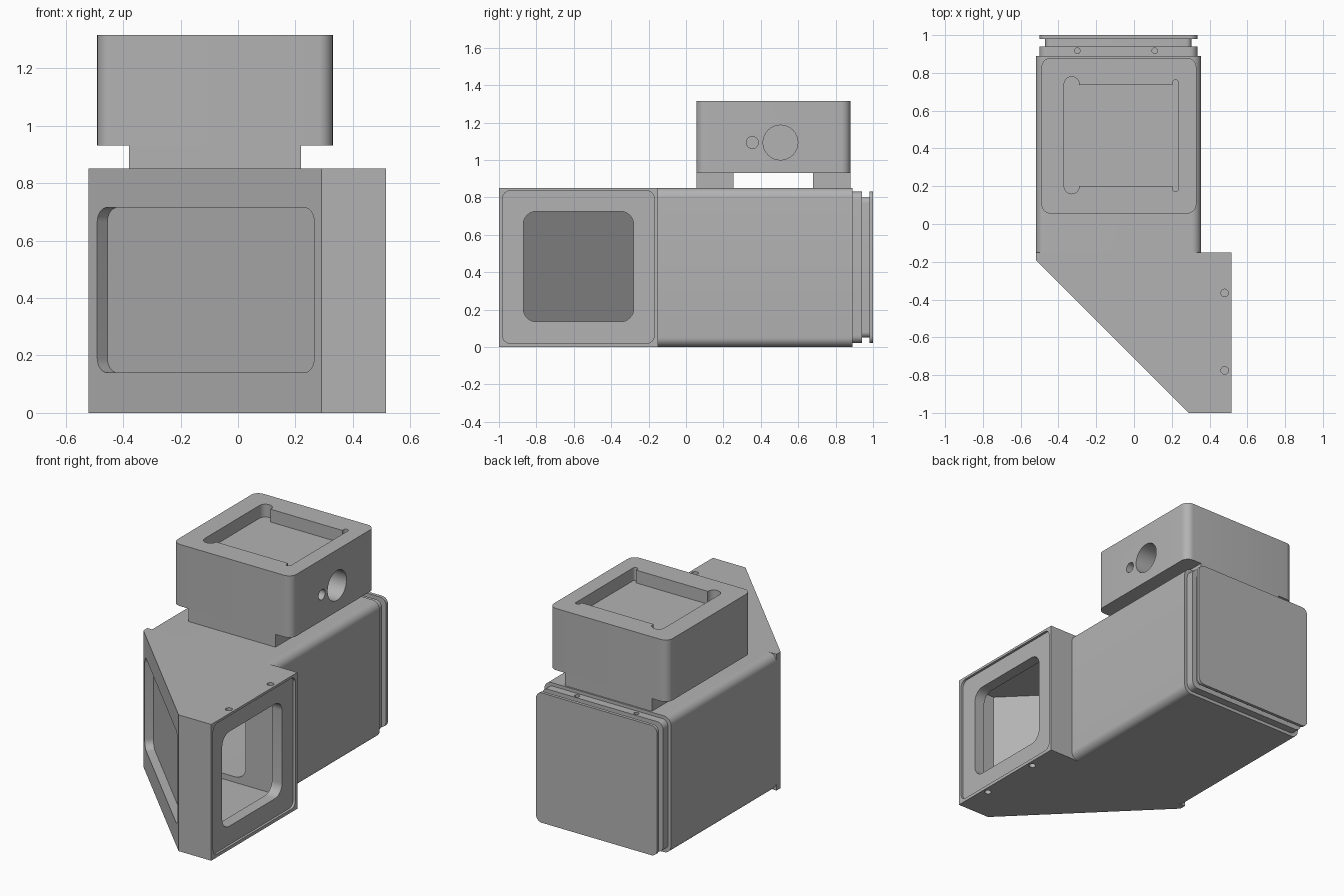
import bpy, bmesh, math
from mathutils import Matrix

cube = bpy.data.objects.get("Cube")
if cube:
    bpy.data.objects.remove(cube, do_unlink=True)

grey = bpy.data.materials.new("machined grey")
grey.use_nodes = True
COLOUR = (0.45, 0.45, 0.45, 1)
grey.diffuse_color = COLOUR
grey.node_tree.nodes["Principled BSDF"].inputs["Base Color"].default_value = COLOUR


def rounded(u0, u1, v0, v1, r, steps=8):
    """Outline of a rounded rectangle."""
    points = []
    corners = [(u1 - r, v1 - r), (u0 + r, v1 - r), (u0 + r, v0 + r), (u1 - r, v0 + r)]
    for i, (cu, cv) in enumerate(corners):
        for k in range(steps + 1):
            a = math.pi / 2 * (i + k / steps)
            points.append((cu + r * math.cos(a), cv + r * math.sin(a)))
    return points


def circle(u, v, r, n=32):
    return [(u + r * math.cos(2 * math.pi * k / n), v + r * math.sin(2 * math.pi * k / n))
            for k in range(n)]


def rect(u0, u1, v0, v1):
    return [(u0, v0), (u1, v0), (u1, v1), (u0, v1)]


def prism(name, outline, axis, lo, hi, matrix=None):
    """Extrude an outline along an axis from lo to hi."""
    place = {"x": lambda u, v: (lo, u, v), "y": lambda u, v: (u, lo, v),
             "z": lambda u, v: (u, v, lo)}[axis]
    bm = bmesh.new()
    face = bm.faces.new([bm.verts.new(place(u, v)) for u, v in outline])
    moved = bmesh.ops.extrude_face_region(bm, geom=[face])["geom"]
    shift = [(hi - lo) if a == axis else 0 for a in "xyz"]
    bmesh.ops.translate(bm, vec=shift, verts=[g for g in moved if isinstance(g, bmesh.types.BMVert)])
    bmesh.ops.recalc_face_normals(bm, faces=bm.faces)
    if matrix:
        bm.transform(matrix)
    mesh = bpy.data.meshes.new(name)
    bm.to_mesh(mesh)
    bm.free()
    mesh.materials.append(grey)
    ob = bpy.data.objects.new(name, mesh)
    bpy.context.collection.objects.link(ob)
    return ob


def combine(target, tools, operation="DIFFERENCE"):
    """Apply a boolean with each tool, then discard the tools."""
    bpy.context.view_layer.objects.active = target
    for tool in tools:
        mod = target.modifiers.new("cut", "BOOLEAN")
        mod.operation, mod.solver, mod.object = operation, "EXACT", tool
        bpy.ops.object.modifier_apply(modifier=mod.name)
        bpy.data.objects.remove(tool, do_unlink=True)


def smooth(ob):
    bpy.ops.object.select_all(action="DESELECT")
    ob.select_set(True)
    bpy.context.view_layer.objects.active = ob
    bpy.ops.object.shade_smooth_by_angle(angle=math.radians(30))


# Housing: angled front block joined to the rounded rear tube
H = 0.85
housing = prism("housing", [(-0.52, -0.15), (-0.52, -0.19), (0.29, -1), (0.515, -1),
                            (0.515, -0.15)], "z", 0, H)
combine(housing, [prism("tube", rounded(-0.52, 0.355, 0, H, 0.05), "y", -0.16, 0.89)], "UNION")

# Mirror seat in the slanted face
slant = Matrix.Translation((-0.1125, -0.5975, 0)) @ Matrix.Rotation(-math.pi / 4, 4, "Z")
mirror_seat = prism("mirror_seat", rounded(-0.534, 0.534, 0.14, 0.715, 0.05), "y", -0.05, 0.05, slant)

# Side window, its shallow seat, and the light path inside
window_seat = prism("window_seat", rounded(-0.98, -0.17, 0.02, 0.835, 0.04), "x", 0.5, 0.6)
window = prism("window", rounded(-0.87, -0.28, 0.135, 0.725, 0.07), "x", 0.4, 0.6)
chamber = prism("chamber", [(0.43, -0.24), (-0.33, -0.24), (0.33, -0.9), (0.43, -0.9)],
                "z", 0.1, 0.76)
bore = prism("bore", rounded(-0.38, 0.22, 0.135, 0.725, 0.07), "y", -0.25, 0.8)
combine(housing, [mirror_seat, window_seat, window, chamber, bore])

# Screw holes above and below the window
for y in (-0.365, -0.775):
    combine(housing, [prism("screw_hole", circle(0.48, y, 0.02, 20), "z", lo, hi)
                      for lo, hi in ((-0.1, 0.08), (H - 0.08, H + 0.1))])
smooth(housing)

# Rear cap: flange, neck and end plate
flange = prism("rear_flange", rounded(-0.5, 0.335, 0.02, 0.83, 0.04), "y", 0.885, 0.94)
combine(flange, [prism("pin_hole", circle(x, 0.917, 0.015, 20), "z", 0.77, 0.9)
                 for x in (-0.3, 0.11)])
neck = prism("rear_neck", rounded(-0.47, 0.305, 0.05, 0.80, 0.03), "y", 0.935, 0.985)
plate = prism("rear_plate", rounded(-0.5, 0.335, 0.02, 0.83, 0.04), "y", 0.98, 1)
for part in (flange, neck, plate):
    smooth(part)

# Upper box with a pocket in its lid and two ports in its side
TOP, FLOOR = 1.315, 1.235
box = prism("upper_box", rounded(-0.49, 0.33, 0.055, 0.88, 0.05), "z", 0.93, TOP)
pocket = prism("pocket", rect(-0.37, 0.235, 0.2, 0.735), "z", FLOOR, TOP + 0.1)
reliefs = [prism("corner_relief", circle(-0.33, y, 0.04), "z", FLOOR, TOP + 0.1)
           for y in (0.2, 0.74)]
reliefs.append(prism("end_relief", rounded(0.205, 0.235, 0.172, 0.763, 0.014), "z",
                     FLOOR, TOP + 0.1))
ports = [prism("port", circle(y, 1.093, r), "x", 0.13, 0.5)
         for y, r in ((0.505, 0.093), (0.355, 0.032))]
combine(box, [pocket] + reliefs + ports)
smooth(box)

# Feet carrying the upper box
for name, y0, y1 in (("front_foot", 0.055, 0.255), ("rear_foot", 0.68, 0.88)):
    prism(name, rect(-0.38, 0.22, y0, y1), "z", H - 0.005, 0.935)
